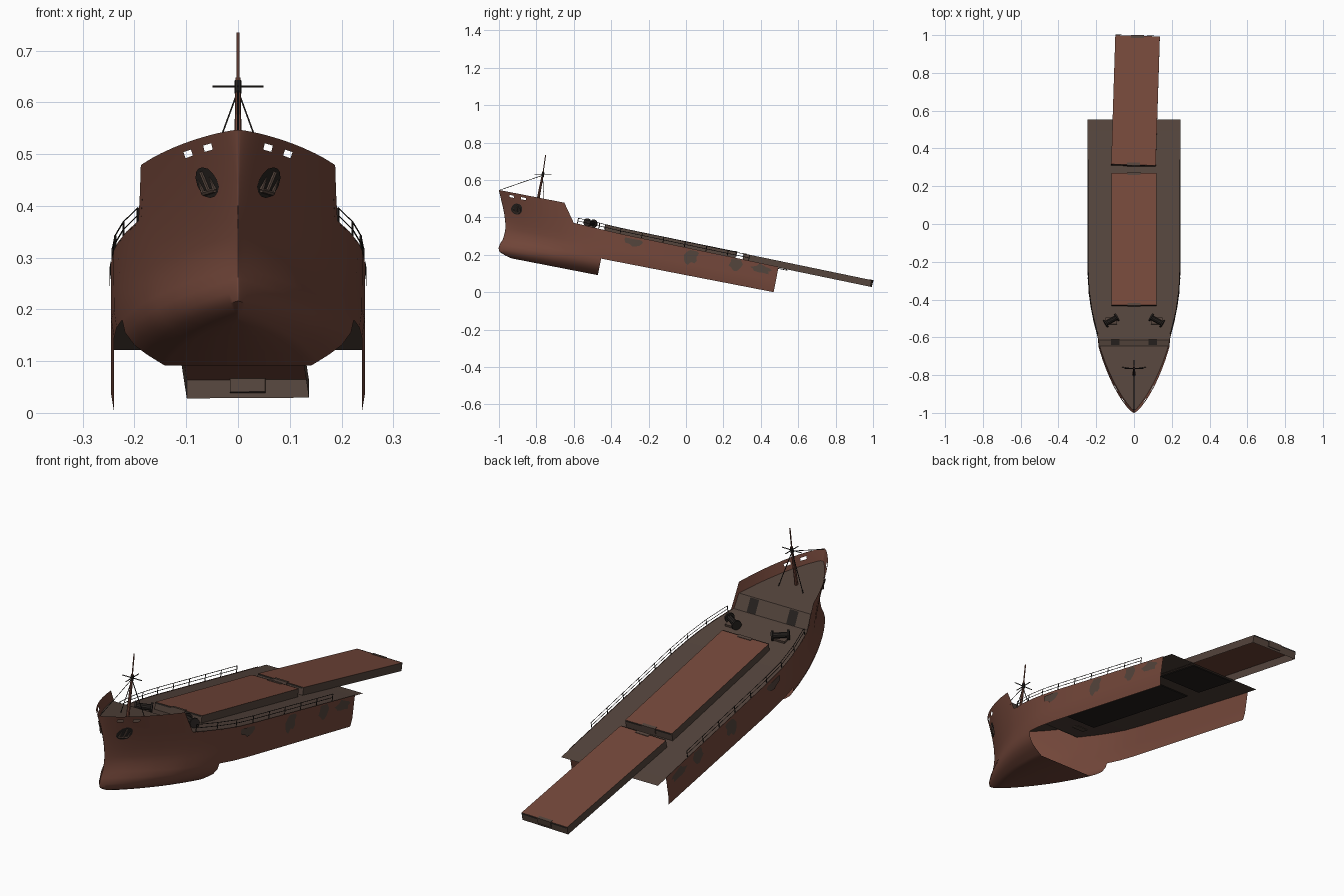
import bpy, bmesh, math, random
from mathutils import Matrix, Vector

if "Cube" in bpy.data.objects:
    bpy.data.objects.remove(bpy.data.objects["Cube"])

random.seed(4)
TILT = Matrix.Rotation(math.radians(-11), 4, 'X')   # the wreck lies bow-up


def material(name, col):
    m = bpy.data.materials.new(name)
    m.diffuse_color = (*col, 1)
    m.use_nodes = True
    m.node_tree.nodes["Principled BSDF"].inputs["Base Color"].default_value = m.diffuse_color
    return m


RUST = material("rust_red", (0.175, 0.064, 0.043))
DECK = material("deck_grey_brown", (0.088, 0.058, 0.045))
DARK = material("dark_metal", (0.020, 0.016, 0.014))


def add(name, verts, faces, *mats, rule=None, mirror=False, smooth=False):
    """Make an object from ship-space points, tilted into place."""
    me = bpy.data.meshes.new(name)
    me.from_pydata([TILT @ Vector(v) for v in verts], [], faces)
    ob = bpy.data.objects.new(name, me)
    bpy.context.collection.objects.link(ob)
    for m in mats:
        me.materials.append(m)
    bm = bmesh.new()
    bm.from_mesh(me)
    bmesh.ops.remove_doubles(bm, verts=bm.verts, dist=1e-5)
    bmesh.ops.recalc_face_normals(bm, faces=bm.faces)
    bm.normal_update()
    if rule:
        back = TILT.inverted()
        for f in bm.faces:
            f.material_index = rule(back @ f.normal)
    bm.to_mesh(me)
    bm.free()
    if mirror:
        mod = ob.modifiers.new("mirror", 'MIRROR')
        mod.use_clip = True
    if smooth:
        bpy.ops.object.select_all(action='DESELECT')
        ob.select_set(True)
        bpy.context.view_layer.objects.active = ob
        bpy.ops.object.shade_smooth_by_angle(angle=math.radians(35))
    return ob


BOX_F = [(0, 1, 3, 2), (4, 6, 7, 5), (0, 4, 5, 1), (2, 3, 7, 6), (0, 2, 6, 4), (1, 5, 7, 3)]


def box(name, c, size, mat, **kw):
    vs = [Vector(c) + Vector((i * size[0], j * size[1], k * size[2])) / 2
          for i in (-1, 1) for j in (-1, 1) for k in (-1, 1)]
    return add(name, vs, BOX_F, mat, **kw)


def rod(name, a, b, r, mat, n=6, r2=None, **kw):
    a, b = Vector(a), Vector(b)
    q = (b - a).to_track_quat('Z', 'Y')
    vs = [p + q @ Vector((rr * math.cos(2 * math.pi * i / n), rr * math.sin(2 * math.pi * i / n), 0))
          for p, rr in ((a, r), (b, r2 or r)) for i in range(n)]
    fs = [(i, (i + 1) % n, n + (i + 1) % n, n + i) for i in range(n)]
    fs += [tuple(range(n))[::-1], tuple(range(n, 2 * n))]
    return add(name, vs, fs, mat, **kw)


def lerp(x, table):
    if x <= table[0][0]:
        return table[0][1]
    for (a, p), (b, q) in zip(table, table[1:]):
        if x <= b:
            return p + (q - p) * (x - a) / (b - a)
    return table[-1][1]


# Hull form: stem profile, bilge width, fineness and top edge
STEM = [(0, -.95), (.008, -.985), (.022, -1.02), (.045, -1.031), (.07, -1.024), (.1, -1.011),
        (.155, -1.013), (.19, -1.022), (.236, -1.037), (.346, -1.087)]
BEAM = [(0, .152), (.035, .208), (.065, .232), (.11, .245)]
FINE = [(0, .9), (.04, .9), (.13, 1.1), (.346, .75)]
TOP = [(-.73, .346), (-.66, .25), (-.4, .24), (.46, .228)]


def half(v, w):
    vs = lerp(w, STEM)
    u = min(1, max(0, (v - vs) / (-.3 - vs)))
    return lerp(w, BEAM) * (1 - (1 - u) ** 2) ** lerp(w, FINE)


# Hull shell: open behind the bow, bottom missing amidships
S = [0, .015, .05, .1, .18, .3, .43, .54, .65, .8, 1]
AFT = [-.85, -.8, -.73, -.695, -.66, -.57, -.48, -.4, -.3, -.15, .1, .3, .46]
LOW = [0, 0, .008, .022, .04, .065, .09, .125, .155, .19, .22]
HIGH = [.3, .6, .79, .883, 1]
verts, faces = [], []
cols, rows = len(S) + len(AFT), len(LOW) + len(HIGH)
for j in range(rows):
    hi = j >= len(LOW)
    k = HIGH[j - len(LOW)] if hi else 0
    nominal = .22 + .126 * k if hi else LOW[j]
    stem = lerp(nominal, STEM)
    for v in [stem + (-.9 - stem) * s for s in S] + AFT:
        w = .22 + (lerp(v, TOP) - .22) * k if hi else nominal
        verts.append((0 if j == 0 else half(v, w if v > -.9 else nominal), v, w))
slot_row = len(LOW) + 2
for j in range(rows - 1):
    for i in range(cols - 1):
        torn = i >= len(S) + AFT.index(-.48) and j < LOW.index(.09)
        slot = j == slot_row and i in (5, 8)
        if not torn and not slot:
            a = j * cols + i
            faces.append((a, a + 1, a + cols + 1, a + cols))
add("hull", verts, faces, RUST, mirror=True, smooth=True)


def sheet(name, stations, mat):
    """Deck strip across the hull from (v, w, half width) stations."""
    vs = [(s * x, v, w) for v, w, x in stations for s in (-1, 1)]
    add(name, vs, [(2 * i, 2 * i + 1, 2 * i + 3, 2 * i + 2) for i in range(len(stations) - 1)], mat)


# Decks and the break between them
main = [(v, lerp(v, TOP) - .003) for v in (-.66, -.6, -.5, -.4, -.3, 0, .46, .52)]
sheet("main_deck", [(-.673, .247, half(-.673, .247))] + [(v, w, half(v, w)) for v, w in main], DECK)
sheet("forecastle_deck", [(v, .3, half(v, .3) - .001) for v in
      (-1.06, -1.05, -1.02, -.98, -.94, -.9, -.85, -.8, -.715)], DECK)
sheet("forecastle_bulkhead", [(-.715, .3, half(-.715, .3)), (-.673, .245, half(-.673, .245))], DECK)
for s in (-1, 1):
    add("bulkhead_door", [(s * .1 + dx, v, w) for v, w in ((-.710, .299), (-.672, .249))
                          for dx in (-.022, .022)], [(0, 1, 3, 2)], DARK)

# Dark hold openings under the deck
for v0, v1 in ((-.46, .2), (.28, .51)):
    box("hold_opening", (0, (v0 + v1) / 2, .219), (.22, v1 - v0, .004), DARK)


# Hatch covers: open-bottomed lids, the rear one slid askew
def hatch(name, v0, v1, w0, w1, drop, yaw, x):
    c = Vector((x, (v0 + v1) / 2, 0))
    rot = Matrix.Rotation(math.radians(yaw), 3, 'Z')

    def place(p):
        return c + rot @ (Vector(p) - Vector((0, c.y, 0)))
    vs = [place((i * .118, v, w - k)) for i in (-1, 1) for v, w in ((v0, w0), (v1, w1))
          for k in (drop, 0)]
    fs = [f for f in BOX_F if not all(n % 2 == 0 for n in f)]
    add(name, vs, fs, RUST, DECK, rule=lambda n: 0 if abs(n.z) > .7 else 1)
    for v, w, d in ((v0, w0, 1), (v1, w1, -1)):
        pts = [place((a * .034, v + d * b, w - k)) for a in (-1, 1) for b in (-.004, .012)
               for k in (.026, -.002)]
        add(name + "_end_lug", pts, BOX_F, DECK)
        pts = [place((a * .116, v - d * .003, w - k)) for a in (-1, 1) for k in (.006, 0)]
        add(name + "_end_seal", pts, [(0, 1, 3, 2)], DARK)


hatch("front_hatch", -.49, .224, .272, .265, .036, 0, 0)
hatch("rear_hatch", .268, .966, .262, .253, .036, -1.8, .008)

# Mast, yards and stays
rod("mast_lower", (0, -.871, .3), (0, -.872, .49), .008, RUST, 8, r2=.005)
rod("mast_upper", (0, -.872, .48), (0, -.877, .578), .003, RUST)
rod("mast_collar", (0, -.871, .46), (0, -.871, .485), .007, DARK, 8)
rod("yard", (-.049, -.871, .473), (.049, -.871, .473), .002, DARK)
rod("cross_yard", (0, -.916, .464), (0, -.826, .482), .002, DARK)
rod("forestay", (0, -.871, .468), (0, -1.082, .346), .0016, DARK, 4)
for s in (-1, 1):
    rod("backstay", (0, -.871, .465), (s * .062, -.83, .3), .0018, DARK, 4)

# Side railings
posts = [-.64 + .117 * i for i in range(9)]
for s in (-1, 1):
    pts = [Vector((s * (half(v, .24) - .003), v, lerp(v, TOP))) for v in posts]
    for p in pts:
        rod("rail_post", p, p + Vector((0, 0, .03)), .0022, DARK, 4)
    for a, b in zip(pts, pts[1:]):
        for h in (.015, .03):
            up = Vector((0, 0, h))
            rod("rail_bar", a + up, b + up, .0015, DARK, 4)

# Winches behind the forecastle
for s in (-1, 1):
    c, ax = Vector((s * .12, -.572, .266)), Vector((.86, -s * .5, 0))
    rod("winch_drum", c - ax * .036, c + ax * .036, .013, DARK, 10)
    for e in (-.034, .034):
        rod("winch_flange", c + ax * (e - .004), c + ax * (e + .004), .022, DARK, 12)
    box("winch_base", c - Vector((0, 0, .019)), (.06, .035, .012), DECK)


# Plates that follow the hull: worn patches and anchor pockets
def patch(name, v, w, rv, rw, mat, jitter, wmax):
    n, rings = 14, (.5, 1)
    wob = [1 + random.uniform(-jitter, jitter) for _ in range(n)]
    for s in (-1, 1):
        pts = [(v, w)] + [(v + rv * r * wob[i] * math.cos(2 * math.pi * i / n),
                           min(wmax, w + rw * r * wob[i] * math.sin(2 * math.pi * i / n)))
                          for r in rings for i in range(n)]
        fs = [(0, 1 + i, 1 + (i + 1) % n) for i in range(n)]
        fs += [(1 + i, 1 + n + i, 1 + n + (i + 1) % n, 1 + (i + 1) % n) for i in range(n)]
        add(name, [(s * (half(a, b) + .003), a, b) for a, b in pts], fs, mat)


for v, w, rv, rw in ((-.318, .215, .05, .03), (-.01, .195, .035, .042), (.235, .205, .035, .036),
                     (.37, .2, .055, .022)):
    patch("worn_patch", v, w, rv, rw, DECK, .3, .226)
patch("anchor_pocket", -.973, .264, .03, .03, DARK, .03, 1)

# Anchors resting in the pockets
for s in (-1, 1):
    def on_hull(v, w):
        return Vector((s * (half(v, w) + .006), v, w))
    rod("anchor_shank", on_hull(-.973, .285), on_hull(-.973, .244), .004, DECK)
    rod("anchor_crown", on_hull(-.99, .246), on_hull(-.956, .246), .005, DECK)
    for v in (-.99, -.956):
        rod("anchor_fluke", on_hull(v, .246), on_hull(v, .272), .005, DECK, r2=.001)
